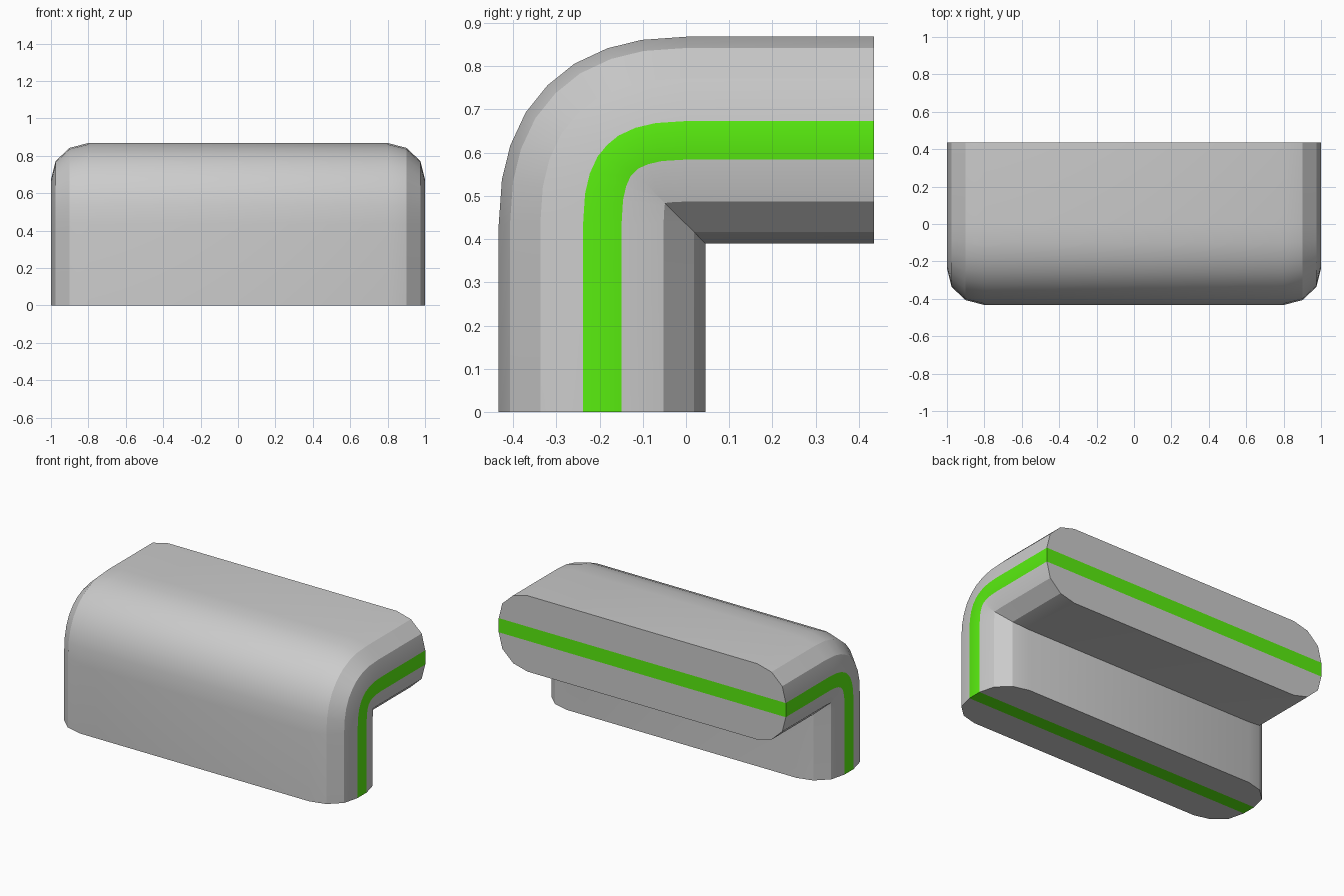
import bpy, bmesh
from math import sin, cos, radians

if "Cube" in bpy.data.objects:
    bpy.data.objects.remove(bpy.data.objects["Cube"])

HALF = 0.239      # half thickness of the slab
CZ = 0.435        # height of the bend centre

# Half cross-section: (depth from outer face, half width)
section = [(0, .8), (.026, .9), (.096, .975), (.195, 1),
           (.284, 1), (.381, .975), (.452, .9), (.478, .8)]
section = section + [(d, -x) for d, x in reversed(section)]

# Centre line in the side plane: (y, z above bend centre, turn angle), mirrored on the diagonal
half_path = [(-.194, -CZ, 0), (-.194, 0, 0), (-.190, .063, 9.5), (-.181, .102, 19.5),
             (-.167, .133, 31.5)]
path = half_path + [(-.151, .152, 45)]
path += [(-b, -a, 90 - t) for a, b, t in reversed(half_path)]

# Swept bent slab with a coloured stripe along the middle
bm = bmesh.new()
rings = []
for y, z, t in path:
    ny, nz = -cos(radians(t)), sin(radians(t))
    rings.append([bm.verts.new((x, y + ny * (HALF - d), CZ + z + nz * (HALF - d)))
                  for d, x in section])
n = len(section)
for a, b in zip(rings, rings[1:]):
    for j in range(n):
        k = (j + 1) % n
        f = bm.faces.new((a[j], a[k], b[k], b[j]))
        f.material_index = int(j in (3, 11))
# End caps in strips so that the stripe crosses them
for ring, flip in ((rings[0], False), (rings[-1], True)):
    for i in range(7):
        vs = [ring[i], ring[14 - i + 1], ring[14 - i], ring[i + 1]]
        f = bm.faces.new(vs[::-1] if flip else vs)
        f.material_index = int(i == 3)
bmesh.ops.recalc_face_normals(bm, faces=bm.faces)
if bm.calc_volume(signed=True) < 0:
    bmesh.ops.reverse_faces(bm, faces=bm.faces)

mesh = bpy.data.meshes.new("bent_slab")
bm.to_mesh(mesh)
bm.free()
grey = bpy.data.materials.new("grey")
grey.diffuse_color = (.8, .8, .8, 1)
grey.use_nodes = True
grey.node_tree.nodes["Principled BSDF"].inputs["Base Color"].default_value = grey.diffuse_color
green = bpy.data.materials.new("green_stripe")
green.diffuse_color = (.1, .85, .005, 1)
green.use_nodes = True
green.node_tree.nodes["Principled BSDF"].inputs["Base Color"].default_value = green.diffuse_color
mesh.materials.append(grey)
mesh.materials.append(green)
slab = bpy.data.objects.new("bent_slab", mesh)
bpy.context.collection.objects.link(slab)
bpy.context.view_layer.objects.active = slab
slab.select_set(True)
bpy.ops.object.shade_smooth_by_angle(angle=radians(20))
